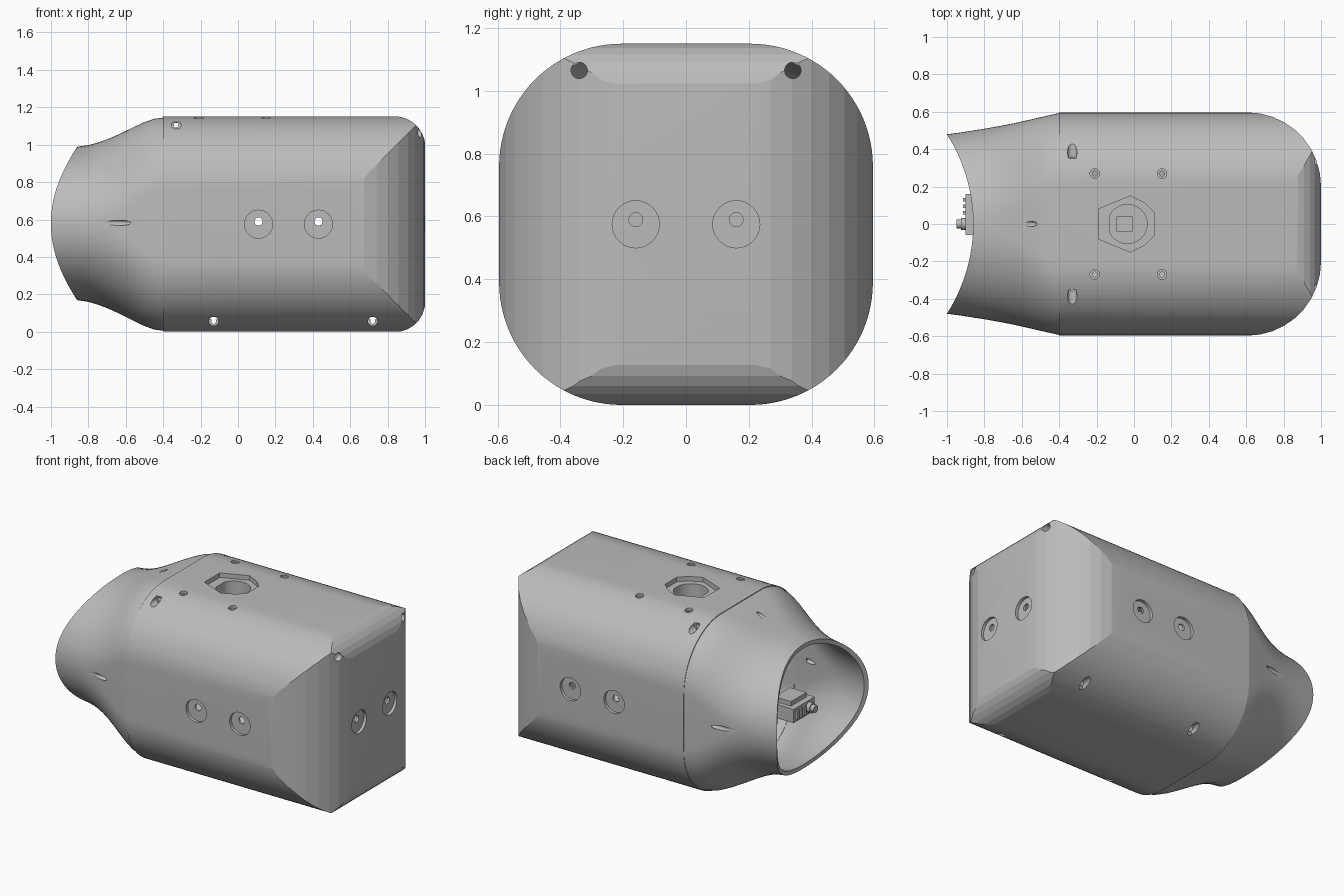
import bpy, bmesh
from math import cos, sin, pi

old = bpy.data.objects.get("Cube")
if old:
    bpy.data.objects.remove(old, do_unlink=True)

grey = bpy.data.materials.new("plain_grey")
grey.use_nodes = True
grey.diffuse_color = (0.5, 0.5, 0.5, 1)
grey.node_tree.nodes["Principled BSDF"].inputs["Base Color"].default_value = (0.5, 0.5, 0.5, 1)

MID = 0.575          # height of the centre line
JOINT = -0.4         # where the neck meets the body


def loft(name, rings):
    """Solid skinned through rings of equal point count, capped at both ends."""
    bm = bmesh.new()
    loops = [[bm.verts.new(p) for p in ring] for ring in rings]
    n = len(loops[0])
    for a, b in zip(loops, loops[1:]):
        for i in range(n):
            j = (i + 1) % n
            bm.faces.new((a[i], a[j], b[j], b[i]))
    bm.faces.new(loops[0])
    bm.faces.new(loops[-1])
    bmesh.ops.recalc_face_normals(bm, faces=bm.faces)
    mesh = bpy.data.meshes.new(name)
    bm.to_mesh(mesh)
    bm.free()
    mesh.materials.append(grey)
    obj = bpy.data.objects.new(name, mesh)
    bpy.context.scene.collection.objects.link(obj)
    return obj


def place(axis, p, t):
    """Put a 2D profile point at distance t along an axis."""
    u, v = p
    return {"x": (t, u, v), "y": (u, t, v), "z": (u, v, t)}[axis]


def prism(name, axis, pts, a, b):
    return loft(name, [[place(axis, p, t) for p in pts] for t in (a, b)])


def rounded(cu, cv, w, h, rx, ry, n):
    """Rectangle of half sizes w, h with elliptical corners."""
    pts = []
    for q, (su, sv) in enumerate(((1, 1), (-1, 1), (-1, -1), (1, -1))):
        for i in range(n + 1):
            t = (q + i / n) * pi / 2
            pts.append((cu + su * (w - rx) + rx * cos(t),
                        cv + sv * (h - ry) + ry * sin(t)))
    return pts


def circle(cu, cv, r, n=32):
    return [(cu + r * cos(2 * pi * i / n), cv + r * sin(2 * pi * i / n)) for i in range(n)]


def box(name, x0, x1, y0, y1, z0, z1):
    return prism(name, "x", [(y0, z0), (y1, z0), (y1, z1), (y0, z1)], x0, x1)


def boolean(target, tool, op="DIFFERENCE"):
    mod = target.modifiers.new(op, "BOOLEAN")
    mod.operation, mod.solver, mod.object = op, "EXACT", tool
    bpy.context.view_layer.objects.active = target
    bpy.ops.object.modifier_apply(modifier=mod.name)
    bpy.data.objects.remove(tool, do_unlink=True)


def drill(target, axis, u, v, r, a, b):
    boolean(target, prism("drill", axis, circle(u, v, r), a, b))


def capsule(name, inset, start):
    """Body volume: rounded section trimmed by rounded plan and side outlines."""
    d = inset
    solid = prism(name, "x", rounded(0, MID, 0.595 - d, MID - d, 0.39 - d, 0.39 - d, 24), start, 1.2)
    plan = prism("plan", "z", rounded(-0.5, 0, 1.5 - d, 0.597 - d, 0.395 - d, 0.395 - d, 9), -0.2, 1.4)
    side = prism("side", "y", rounded(-0.5, MID, 1.502 - d, 0.577 - d, 0.165 - d, 0.165 - d, 7), -1, 1)
    boolean(solid, plan, "INTERSECT")
    boolean(solid, side, "INTERSECT")
    return solid


# Hollow body
body = capsule("body_shell", 0, JOINT)
boolean(body, capsule("cavity", 0.035, JOINT - 0.1))

# Round shallow pockets with a small bore, on both sides and the closed end
for x in (0.11, 0.43):
    for s in (-1, 1):
        drill(body, "y", x, MID, 0.075, s * 0.575, s * 0.7)
    drill(body, "y", x, 0.59, 0.022, -0.7, 0.7)
for y in (-0.16, 0.16):
    drill(body, "x", y, MID, 0.075, 0.98, 1.1)
    drill(body, "x", y, 0.59, 0.022, 0.8, 1.1)

# Counterbored screw holes along the edges, roof and end corners
for s in (-1, 1):
    for x, z in ((-0.33, 1.105), (-0.13, 0.055), (0.72, 0.055)):
        drill(body, "y", x, z, 0.025, s * 0.35, s * 0.7)
        drill(body, "y", x, z, 0.013, s * 0.2, s * 0.7)
    for x in (-0.21, 0.15):
        drill(body, "z", x, s * 0.27, 0.025, 1.13, 1.2)
        drill(body, "z", x, s * 0.27, 0.013, 1.0, 1.2)
    drill(body, "x", s * 0.34, 1.065, 0.026, 0.915, 1.1)
    drill(body, "x", s * 0.34, 1.065, 0.013, 0.7, 1.1)

# Roof opening with a socket below it
half = [(-0.19, 0.08), (-0.02, 0.15), (0.06, 0.11), (0.11, 0.06)]
outline = half + [(x, -y) for x, y in reversed(half)]
boolean(body, prism("roof_cut", "z", outline, 1.05, 1.3))
socket = prism("roof_socket", "z", [(x * 1.15, y * 1.15) for x, y in outline], 0.98, 1.12)
bore = [(max(u, -0.13), v) for u, v in circle(-0.035, 0, 0.105)]
boolean(socket, prism("bore", "z", bore, 1.03, 1.3))
boolean(socket, box("square_hole", -0.09, -0.01, -0.04, 0.04, 0.9, 1.2))

# Neck: rounded section easing into an ellipse
STATIONS = [(-0.4, 0.593, 0.570), (-0.45, 0.582, 0.563), (-0.5, 0.571, 0.545),
            (-0.55, 0.559, 0.522), (-0.6, 0.548, 0.497), (-0.65, 0.537, 0.473),
            (-0.7, 0.527, 0.451), (-0.75, 0.518, 0.433), (-0.8, 0.509, 0.419),
            (-0.86, 0.500, 0.410), (-0.93, 0.489, 0.404), (-1.05, 0.473, 0.402)]


def neck_volume(name, d, stretch):
    rings = []
    for x, w, h in STATIONS:
        u = min(1, (JOINT - x) / 0.5)
        k = u * u * (3 - 2 * u)
        w, h = w - d, h - d
        rx = (0.39 - d) * (1 - k) + (w - 0.002) * k
        ry = (0.39 - d) * (1 - k) + (h - 0.002) * k
        x = JOINT + (x - JOINT) * stretch
        rings.append([(x, y, z) for y, z in rounded(0, MID + 0.004 * k, w, h, rx, ry, 20)])
    if stretch > 1:
        rings.insert(0, [(x + 0.05, y, z) for x, y, z in rings[0]])
    return loft(name, rings)


neck = neck_volume("neck_shell", 0, 1)
boolean(neck, neck_volume("neck_bore", 0.028, 1.02))
boolean(neck, prism("saddle_cut", "z", circle(-1.75, 0, 0.89, 192), -0.5, 1.6))

# Grazing holes along the neck
for s in (-1, 1):
    drill(neck, "x", s * 0.54, 0.582, 0.014, -0.8, -0.5)
drill(neck, "x", 0, 1.098, 0.014, -0.7, -0.48)

# Sensor inside the neck, held by an arm on a hanging plate
parts = [body, neck, socket,
         box("sensor_box", -0.9, -0.72, -0.06, 0.16, 0.54, 0.63),
         box("sensor_cap", -0.86, -0.74, -0.03, 0.13, 0.63, 0.66),
         prism("sensor_collar", "x", circle(0, 0.585, 0.033), -0.925, -0.89),
         prism("sensor_tip", "x", circle(0, 0.585, 0.024), -0.95, -0.92),
         box("support_arm", -0.74, -0.27, 0.0, 0.1, 0.55, 0.6),
         box("hanging_plate", -0.28, -0.25, -0.3, 0.3, 0.45, 1.12)]
for i in range(3):
    y = 0.05 + i * 0.035
    parts.append(box("sensor_fin", -0.915, -0.89, y, y + 0.02, 0.555, 0.615))

for obj in parts:
    bpy.ops.object.select_all(action="DESELECT")
    obj.select_set(True)
    bpy.context.view_layer.objects.active = obj
    bpy.ops.object.shade_smooth_by_angle(angle=0.15 if obj == body else 0.5)
